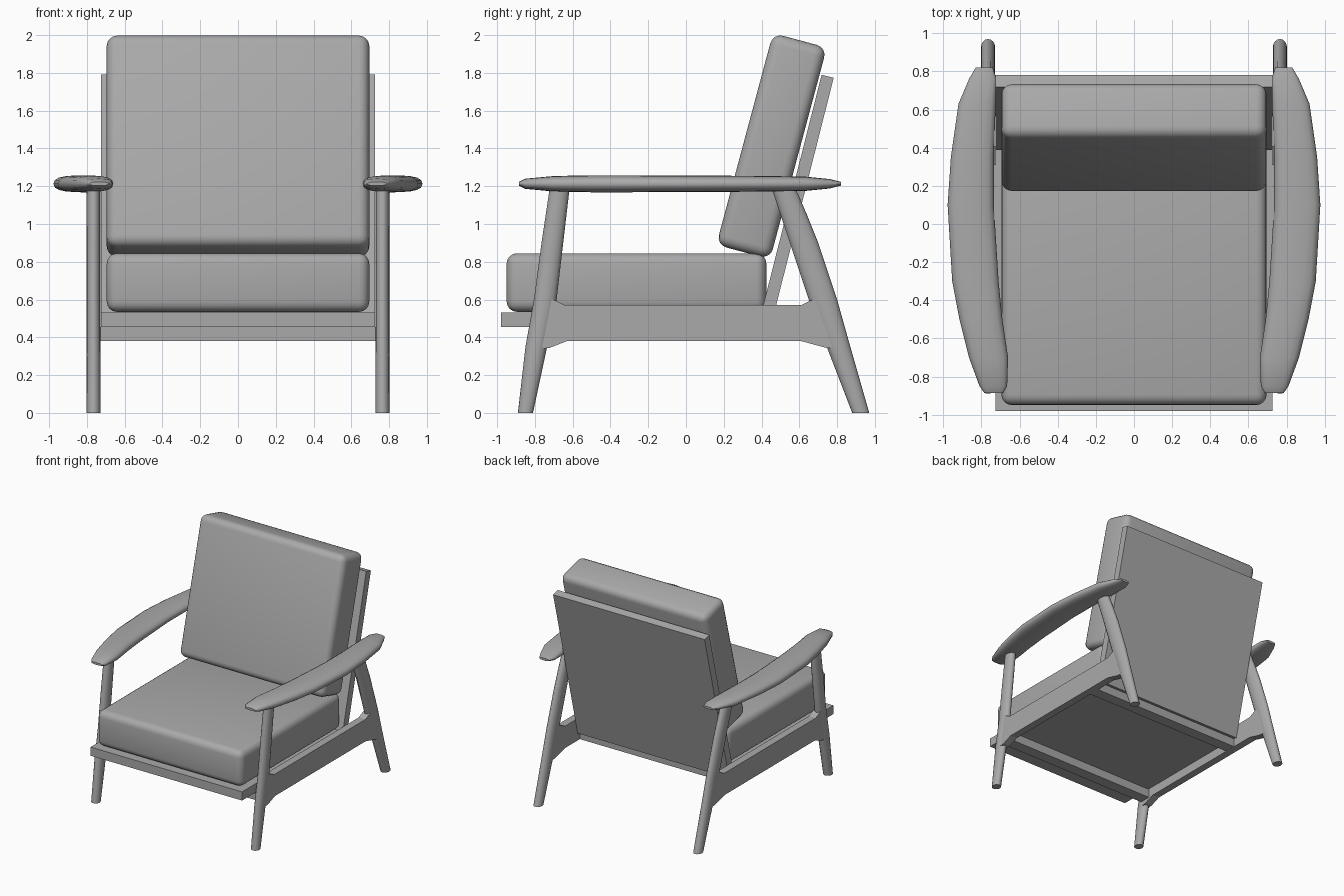
import bpy
import bmesh
import math
from mathutils import Vector

default_cube = bpy.data.objects.get("Cube")
if default_cube:
    bpy.data.objects.remove(default_cube, do_unlink=True)

# One plain grey covers the whole chair
grey = bpy.data.materials.new("plain grey")
grey.use_nodes = True
shade = (0.4, 0.4, 0.4, 1)
grey.diffuse_color = shade
grey.node_tree.nodes["Principled BSDF"].inputs["Base Color"].default_value = shade


def finish(name, bm, mirrored=False, smooth=False):
    """Turn a bmesh into a named object, optionally mirrored across x."""
    bmesh.ops.recalc_face_normals(bm, faces=bm.faces[:])
    mesh = bpy.data.meshes.new(name)
    bm.to_mesh(mesh)
    bm.free()
    mesh.materials.append(grey)
    obj = bpy.data.objects.new(name, mesh)
    bpy.context.collection.objects.link(obj)
    if mirrored:
        mirror = obj.modifiers.new("Mirror", "MIRROR")
        mirror.use_clip = False
        mirror.use_mirror_merge = False
    if smooth:
        bpy.ops.object.select_all(action="DESELECT")
        obj.select_set(True)
        bpy.context.view_layer.objects.active = obj
        bpy.ops.object.shade_smooth_by_angle(angle=math.radians(40))
    return obj


def box(name, size, centre, tilt=0.0, rounding=0.0):
    """A box, tilted backwards by some degrees, with optional soft edges."""
    bm = bmesh.new()
    bmesh.ops.create_cube(bm, size=1)
    bmesh.ops.scale(bm, vec=Vector(size), verts=bm.verts[:])
    if rounding:
        bmesh.ops.bevel(bm, geom=bm.edges[:], offset=rounding, segments=4,
                        profile=0.5, affect="EDGES")
    obj = finish(name, bm, smooth=rounding > 0)
    obj.location = centre
    obj.rotation_euler.x = -math.radians(tilt)
    return obj


def loft(name, rings):
    """Skin a list of closed rings and cap both ends."""
    bm = bmesh.new()
    loops = [[bm.verts.new(point) for point in ring] for ring in rings]
    count = len(loops[0])
    for low, high in zip(loops, loops[1:]):
        for i in range(count):
            j = (i + 1) % count
            bm.faces.new((low[i], low[j], high[j], high[i]))
    bm.faces.new(loops[0])
    bm.faces.new(loops[-1])
    return finish(name, bm, mirrored=True, smooth=True)


def leg(name, stations, half_width=0.037, x=0.765, sides=16):
    """Stations hold height, front edge and back edge of the leg."""
    angles = [math.tau * i / sides for i in range(sides)]
    rings = []
    for z, front, back in stations:
        middle, radius = (front + back) / 2, (back - front) / 2
        rings.append([(x + half_width * math.cos(a),
                       middle + radius * math.sin(a), z) for a in angles])
    return loft(name, rings)


def arm(name, stations, height=1.213, sides=16):
    """Stations hold depth, inner edge, outer edge and half thickness."""
    def soft(value):
        return math.copysign(abs(value) ** 0.8, value)
    angles = [math.tau * i / sides for i in range(sides)]
    rings = []
    for y, inner, outer, thick in stations:
        middle, radius = (inner + outer) / 2, (outer - inner) / 2
        rings.append([(middle + radius * soft(math.cos(a)), y,
                       height + thick * soft(math.sin(a))) for a in angles])
    return loft(name, rings)


def side_plate(name, outline, inner, outer):
    """Extrude a side outline (depth, height) between two x positions."""
    bm = bmesh.new()
    face = bm.faces.new([bm.verts.new((inner, y, z)) for y, z in outline])
    grown = bmesh.ops.extrude_face_region(bm, geom=[face])
    moved = [v for v in grown["geom"] if isinstance(v, bmesh.types.BMVert)]
    bmesh.ops.translate(bm, vec=(outer - inner, 0, 0), verts=moved)
    return finish(name, bm, mirrored=True)


# Cushions
box("seat_cushion", (1.39, 1.375, 0.31), (0, -0.262, 0.69), rounding=0.055)
box("back_cushion", (1.39, 0.295, 1.16), (0, 0.453, 1.412), tilt=15,
    rounding=0.055)

# Boards behind and below the cushions
lean = 14.2
back_height = 1.37
box("back_board", (1.45, 0.066, back_height), (0, 0.582, 1.118), tilt=lean)
box("seat_board", (1.45, 1.37, 0.075), (0, -0.295, 0.493))

# Cross bars joining the two side frames
for bar_name, depth in (("front_cross_bar", -0.73), ("rear_cross_bar", 0.36)):
    box(bar_name, (1.47, 0.1, 0.075), (0, depth, 0.418))

# Side rails flare where they meet the legs
side_plate("side_rail", [
    (-0.76, 0.34), (-0.72, 0.345), (-0.63, 0.38), (0.61, 0.38),
    (0.74, 0.345), (0.80, 0.34), (0.71, 0.61), (0.66, 0.595),
    (0.61, 0.57), (-0.64, 0.57), (-0.69, 0.595), (-0.74, 0.61),
], 0.73, 0.795)

# Tapered legs
leg("front_leg", [
    (0, -0.89, -0.81), (0.35, -0.85, -0.735), (0.6, -0.805, -0.685),
    (0.9, -0.765, -0.65), (1.2, -0.72, -0.615),
])
leg("rear_leg", [
    (0, 0.88, 0.97), (0.35, 0.745, 0.87), (0.6, 0.65, 0.80),
    (0.9, 0.55, 0.70), (1.05, 0.50, 0.64), (1.2, 0.45, 0.575),
])

# Bowed arm rests
arm("arm_rest", [
    (-0.885, 0.685, 0.785, 0.01), (-0.85, 0.665, 0.81, 0.027),
    (-0.7, 0.66, 0.865, 0.041), (-0.5, 0.69, 0.915, 0.045),
    (-0.3, 0.71, 0.953, 0.045), (0.1, 0.735, 0.977, 0.043),
    (0.35, 0.735, 0.96, 0.042), (0.63, 0.725, 0.92, 0.038),
    (0.76, 0.72, 0.865, 0.025), (0.82, 0.74, 0.83, 0.01),
])
